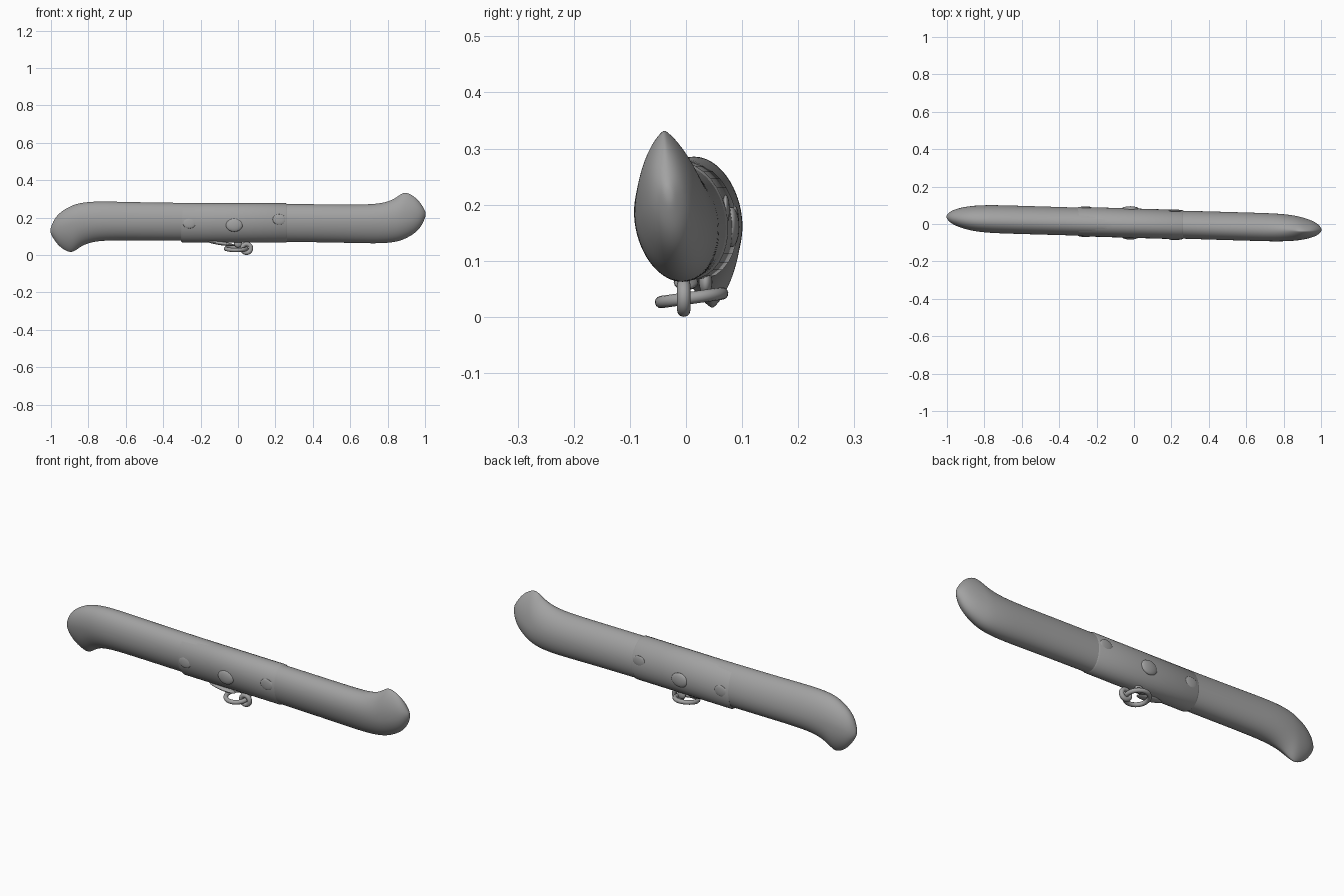
import bpy, bmesh, math
from mathutils import Vector, Matrix

cube = bpy.data.objects.get("Cube")
if cube:
    bpy.data.objects.remove(cube)

metal = bpy.data.materials.new("grey metal")
GREY = (0.36, 0.36, 0.36, 1)
metal.diffuse_color = GREY
metal.use_nodes = True
metal.node_tree.nodes["Principled BSDF"].inputs["Base Color"].default_value = GREY

CENTRE = Vector((0, 0.004, 0.174))
SIDES = 32

# Half of the handle: distance, top, bottom, widest height, half width, sharpness of the hook
STATIONS = [
    (0.15, .273, .070, .173, .074, 1.0), (0.40, .272, .068, .173, .075, 1.0),
    (0.60, .270, .064, .172, .075, 1.0), (0.72, .271, .061, .172, .075, 1.0),
    (0.79, .281, .063, .173, .073, 1.1), (0.84, .302, .069, .176, .069, 1.3),
    (0.87, .327, .077, .180, .065, 1.5), (0.895, .336, .087, .185, .060, 1.6),
    (0.925, .324, .103, .192, .053, 1.5), (0.955, .303, .124, .200, .043, 1.3),
    (0.98, .272, .153, .210, .031, 1.1), (0.995, .246, .185, .218, .017, 1.0),
    (1.003, .230, .207, .219, .006, 1.0),
]


def finish(obj, angle=40):
    obj.data.materials.append(metal)
    bpy.ops.object.select_all(action='DESELECT')
    obj.select_set(True)
    bpy.context.view_layer.objects.active = obj
    bpy.ops.object.shade_smooth_by_angle(angle=math.radians(angle))
    return obj


def section(x, top, bottom, wide, width, sharp):
    """Leaning oval cross-section, narrowing to a point on its upper side."""
    ring = []
    for i in range(SIDES):
        a = 2 * math.pi * i / SIDES
        c, s = math.cos(a), math.sin(a)
        power = sharp if s > 0 else 1
        y = math.copysign(abs(c) ** power, c) * width
        z = wide + s * ((top - wide) if s > 0 else (wide - bottom))
        ring.append(Vector((x, y + CENTRE.y - 0.03 * x - 0.1 * (z - CENTRE.z), z)))
    return ring


def turned(ring):
    """The same section at the opposite end, hooked the other way."""
    half = SIDES // 2
    return [2 * CENTRE - ring[(i + half) % SIDES] for i in range(SIDES)]


def loft(name, rings):
    bm = bmesh.new()
    rows = [[bm.verts.new(p) for p in ring] for ring in rings]
    for a, b in zip(rows, rows[1:]):
        for i in range(SIDES):
            j = (i + 1) % SIDES
            bm.faces.new((a[i], a[j], b[j], b[i]))
    bm.faces.new(rows[0])
    bm.faces.new(rows[-1])
    bmesh.ops.recalc_face_normals(bm, faces=bm.faces)
    mesh = bpy.data.meshes.new(name)
    bm.to_mesh(mesh)
    bm.free()
    obj = bpy.data.objects.new(name, mesh)
    bpy.context.collection.objects.link(obj)
    return obj


# Handle with opposed hooked ends
right_half = [section(*s) for s in STATIONS]
left_half = [turned(r) for r in reversed(right_half)]
handle = loft("handle", left_half + right_half)
smooth = handle.modifiers.new("smooth", 'SUBSURF')
smooth.levels = smooth.render_levels = 2
finish(handle, 60)

# Slightly raised sleeve around the middle
shape = (.277, .066, .172, .078, 1.0)
slim = (.271, .072, .172, .073, 1.0)
sleeve = loft("middle_sleeve", [section(-.305, *slim), section(-.295, *shape),
                                section(.255, *shape), section(.265, *slim)])
finish(sleeve, 50)

# Rounded rivet heads and central buttons on both sides
for side, label in ((-1, "front"), (1, "back")):
    for part, x, z, r, depth in (("button", -.02, .16, .045, .014),
                                 ("left_rivet", -.26, .17, .035, .007),
                                 ("right_rivet", .22, .19, .035, .007)):
        y = CENTRE.y - 0.03 * x - 0.1 * (z - CENTRE.z) + side * 0.075
        bpy.ops.mesh.primitive_uv_sphere_add(segments=24, ring_count=12, radius=1, location=(x, y, z))
        stud = bpy.context.object
        stud.name = f"{label}_{part}"
        stud.scale = (r, depth, r * 0.8)
        finish(stud)


def torus(name, place, turn, major, minor):
    bpy.ops.mesh.primitive_torus_add(location=place, rotation=turn, major_radius=major,
                                     minor_radius=minor, major_segments=36, minor_segments=12)
    bpy.context.object.name = name
    return finish(bpy.context.object)


# Key ring linked through an upright shackle
torus("key_ring", (-.01, .01, .034), (math.radians(8), 0, 0), .055, .011)
torus("shackle", (.046, -.004, .035), (math.pi / 2, 0, 0), .023, .012)

# Slanted lug under the sleeve
for name, x, y, size, lean in (("lug", -.09, .0, (.075, .022, .010), 8),
                               ("ring_bracket", .0, .035, (.022, .012, .022), 0)):
    bpy.ops.mesh.primitive_uv_sphere_add(segments=20, ring_count=10, radius=1, location=(x, y, .062))
    lug = bpy.context.object
    lug.name = name
    lug.scale = size
    lug.rotation_euler.y = math.radians(lean)
    finish(lug)
